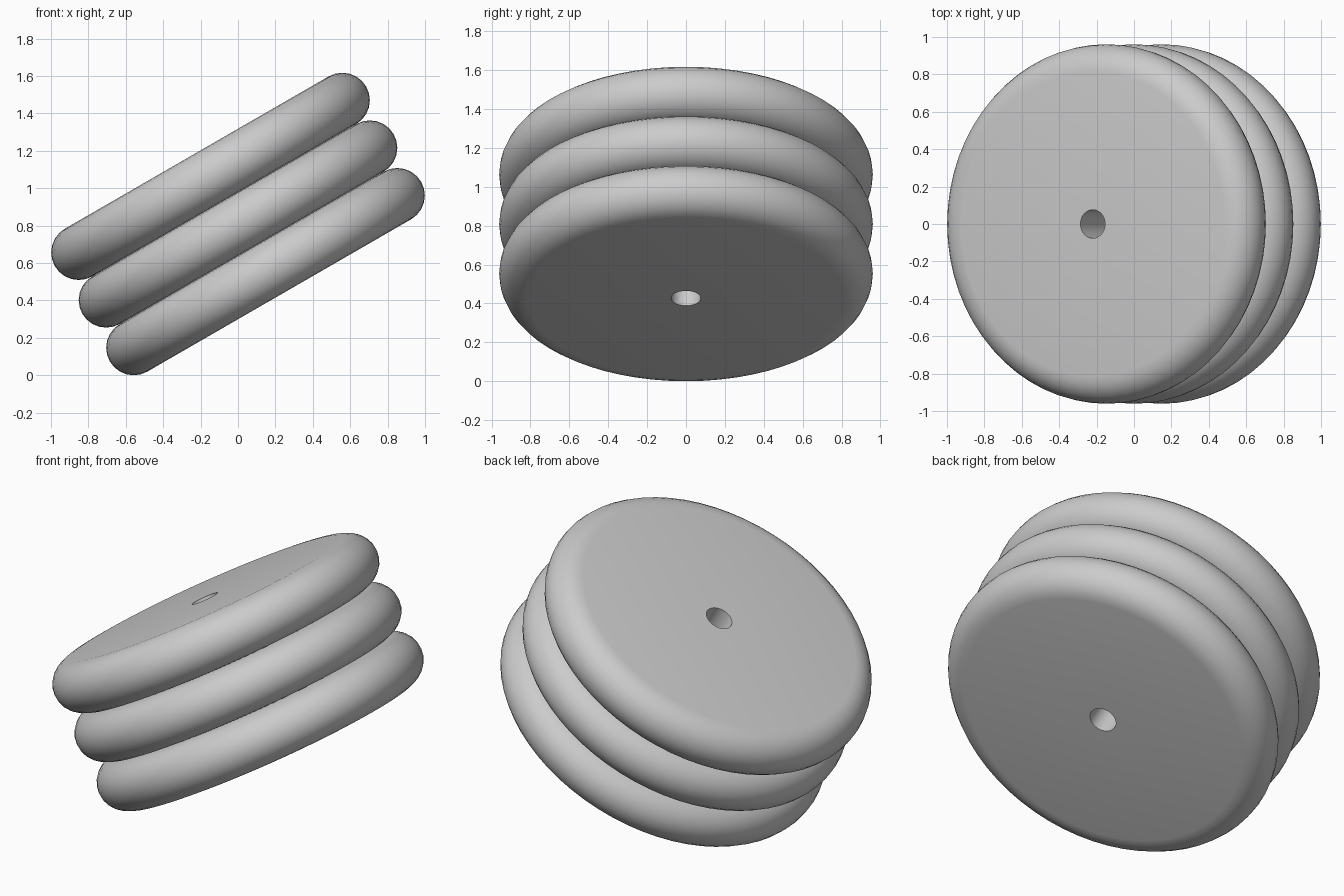
import bpy, bmesh
from math import sin, cos, pi, radians
from mathutils import Matrix, Vector

if "Cube" in bpy.data.objects:
    bpy.data.objects.remove(bpy.data.objects["Cube"])

R, TUBE, BORE = 0.961, 0.147, 0.076   # outer radius, rim rounding, hole radius
TILT = radians(30)
STEPS, SEGMENTS = 12, 64


def disc(name, offset):
    """Lathe a round-rimmed disc with a bore, then tilt it into the stack."""
    profile = [(BORE, -TUBE)]
    for i in range(STEPS + 1):
        a = -pi / 2 + pi * i / STEPS
        profile.append((R - TUBE + TUBE * cos(a), TUBE * sin(a)))
    profile.append((BORE, TUBE))

    bm = bmesh.new()
    verts = [bm.verts.new((r, 0, z)) for r, z in profile]
    edges = [bm.edges.new((verts[i], verts[(i + 1) % len(verts)]))
             for i in range(len(verts))]
    bmesh.ops.spin(bm, geom=verts + edges, cent=(0, 0, 0), axis=(0, 0, 1),
                   angle=2 * pi, steps=SEGMENTS, use_merge=True)
    bmesh.ops.remove_doubles(bm, verts=bm.verts, dist=1e-5)
    bmesh.ops.recalc_face_normals(bm, faces=bm.faces)
    bm.transform(Matrix.Translation((0, 0, 0.8085))
                 @ Matrix.Rotation(-TILT, 4, 'Y')
                 @ Matrix.Translation((0, 0, offset)))

    mesh = bpy.data.meshes.new(name)
    bm.to_mesh(mesh)
    bm.free()
    obj = bpy.data.objects.new(name, mesh)
    bpy.context.collection.objects.link(obj)
    bpy.ops.object.select_all(action='DESELECT')
    obj.select_set(True)
    bpy.context.view_layer.objects.active = obj
    bpy.ops.object.shade_smooth_by_angle(angle=radians(35))


# Three touching discs along the tilted axis
for name, k in (("lower_disc", -1), ("middle_disc", 0), ("upper_disc", 1)):
    disc(name, k * 2 * TUBE)
